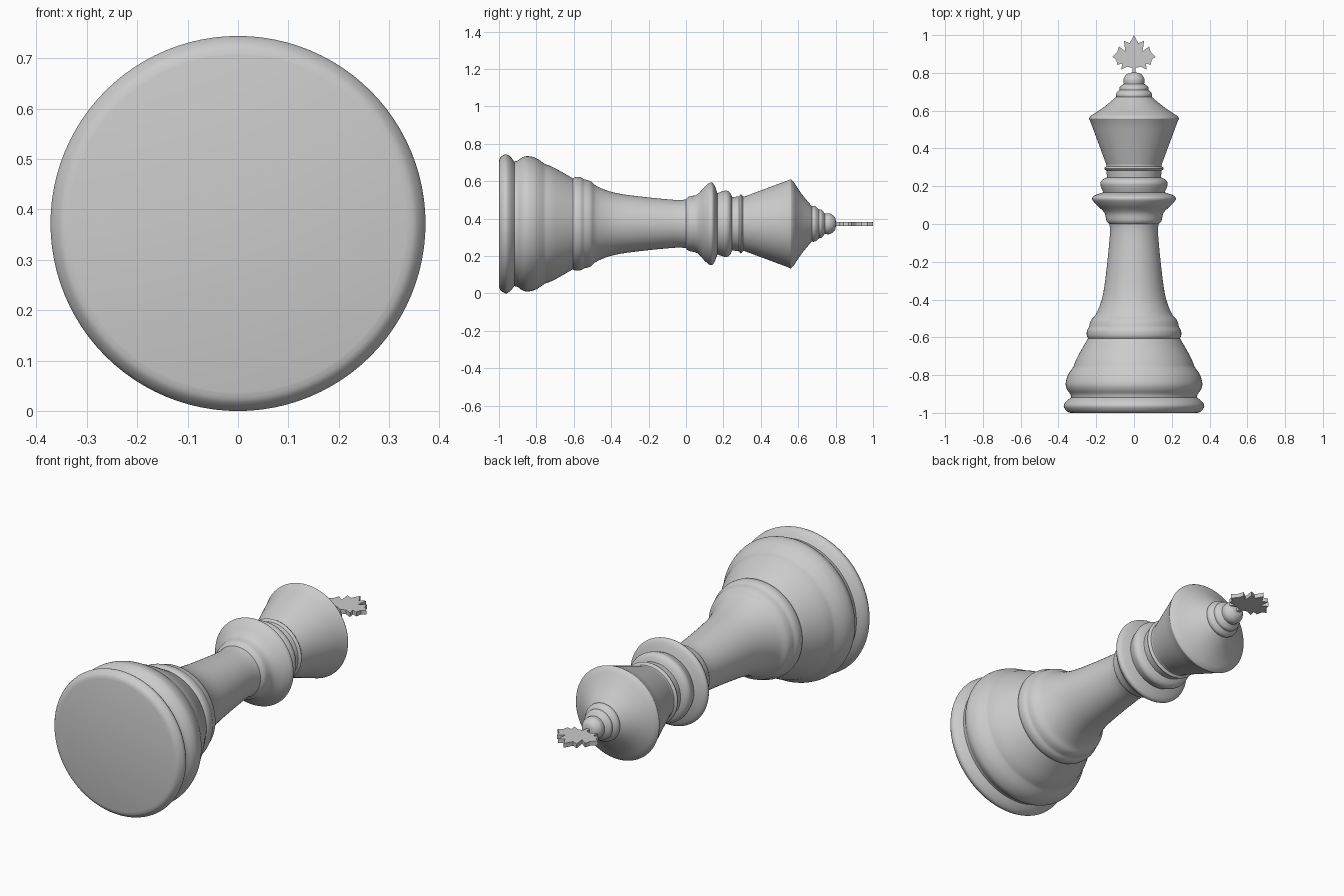
import bpy, bmesh, math
from mathutils import Vector

cube = bpy.data.objects.get("Cube")
if cube:
    bpy.data.objects.remove(cube)

AXIS_Z = 0.372
SIDES = 96

grey = bpy.data.materials.new("light_grey")
grey.use_nodes = True
grey.diffuse_color = (0.6, 0.6, 0.6, 1)
grey.node_tree.nodes["Principled BSDF"].inputs["Base Color"].default_value = (0.6, 0.6, 0.6, 1)


def add_object(name, bm):
    bmesh.ops.recalc_face_normals(bm, faces=bm.faces[:])
    mesh = bpy.data.meshes.new(name)
    bm.to_mesh(mesh)
    bm.free()
    mesh.materials.append(grey)
    obj = bpy.data.objects.new(name, mesh)
    bpy.context.collection.objects.link(obj)
    return obj


def smooth_curve(points, steps=4):
    """Catmull-Rom curve through the points of one moulding."""
    p = [Vector(q) for q in points]
    p = [p[0]] + p + [p[-1]]
    out = [p[1]]
    for a, b, c, d in zip(p, p[1:], p[2:], p[3:]):
        for i in range(1, steps + 1):
            t = i / steps
            out.append(0.5 * (2 * b + (c - a) * t + (2 * a - 5 * b + 4 * c - d) * t * t
                              + (3 * b - a - 3 * c + d) * t ** 3))
    return out


def turned(name, mouldings):
    """Lathe (distance along y, radius) mouldings; each joint stays a crease."""
    profile = []
    for m in mouldings:
        curve = smooth_curve(m)
        profile += curve if not profile else curve[1:]
    bm = bmesh.new()
    rings = []
    for y, r in profile:
        rings.append([bm.verts.new((r * math.cos(a), y, AXIS_Z + r * math.sin(a)))
                      for a in (math.tau * i / SIDES for i in range(SIDES))])
    for lo, hi in zip(rings, rings[1:]):
        for i in range(SIDES):
            j = (i + 1) % SIDES
            bm.faces.new((lo[i], lo[j], hi[j], hi[i]))
    bm.faces.new(rings[0])
    bm.faces.new(rings[-1])
    obj = add_object(name, bm)
    bpy.ops.object.select_all(action='DESELECT')
    obj.select_set(True)
    bpy.context.view_layer.objects.active = obj
    bpy.ops.object.shade_smooth_by_angle(angle=math.radians(35))


# Foot, stepped base and tapering stem
turned("base_and_stem", [
    [(-1, 0.335), (-0.992, 0.355), (-0.965, 0.372), (-0.94, 0.36), (-0.918, 0.333)],
    [(-0.918, 0.333), (-0.9, 0.338), (-0.875, 0.355), (-0.845, 0.362), (-0.8, 0.35), (-0.755, 0.32)],
    [(-0.755, 0.32), (-0.715, 0.305), (-0.66, 0.275), (-0.605, 0.243)],
    [(-0.605, 0.243), (-0.59, 0.25), (-0.565, 0.249), (-0.545, 0.238)],
    [(-0.545, 0.238), (-0.51, 0.228), (-0.475, 0.2), (-0.385, 0.167), (-0.245, 0.146),
     (-0.06, 0.128), (0.0, 0.13)],
])

# Collar and its thinner rings
turned("collar", [
    [(-0.005, 0.125), (0.015, 0.145), (0.06, 0.157), (0.1, 0.198)],
    [(0.1, 0.198), (0.13, 0.221), (0.15, 0.21), (0.168, 0.163)],
    [(0.168, 0.163), (0.19, 0.172), (0.215, 0.178), (0.235, 0.167), (0.247, 0.142)],
    [(0.247, 0.142), (0.283, 0.147)],
    [(0.283, 0.147), (0.294, 0.158), (0.305, 0.146)],
    [(0.305, 0.146), (0.32, 0.147)],
])

# Flared crown with sloping top
turned("crown", [
    [(0.305, 0.143), (0.55, 0.234)],
    [(0.55, 0.234), (0.56, 0.238), (0.575, 0.225)],
    [(0.575, 0.225), (0.62, 0.158), (0.685, 0.08)],
])

# Stacked beads on top
turned("finial", [
    [(0.66, 0.085), (0.675, 0.095), (0.692, 0.094), (0.71, 0.077)],
    [(0.71, 0.077), (0.725, 0.075), (0.742, 0.054)],
    [(0.742, 0.054), (0.765, 0.056), (0.785, 0.046), (0.798, 0.03), (0.802, 0.005)],
])

# Flat pointed leaf on the tip
half = [(0, 1), (0.023, 0.957), (0.053, 0.97), (0.046, 0.915), (0.08, 0.94), (0.088, 0.912),
        (0.115, 0.885), (0.094, 0.87), (0.088, 0.842), (0.062, 0.85), (0.068, 0.818),
        (0.035, 0.833), (0.009, 0.826), (0.009, 0.79)]
outline = half + [(-x, y) for x, y in reversed(half[1:])]
bm = bmesh.new()
face = bm.faces.new([bm.verts.new((x, y, AXIS_Z - 0.011)) for x, y in outline])
top = bmesh.ops.extrude_face_region(bm, geom=[face])
bmesh.ops.translate(bm, vec=(0, 0, 0.022),
                    verts=[v for v in top["geom"] if isinstance(v, bmesh.types.BMVert)])
add_object("leaf", bm)
